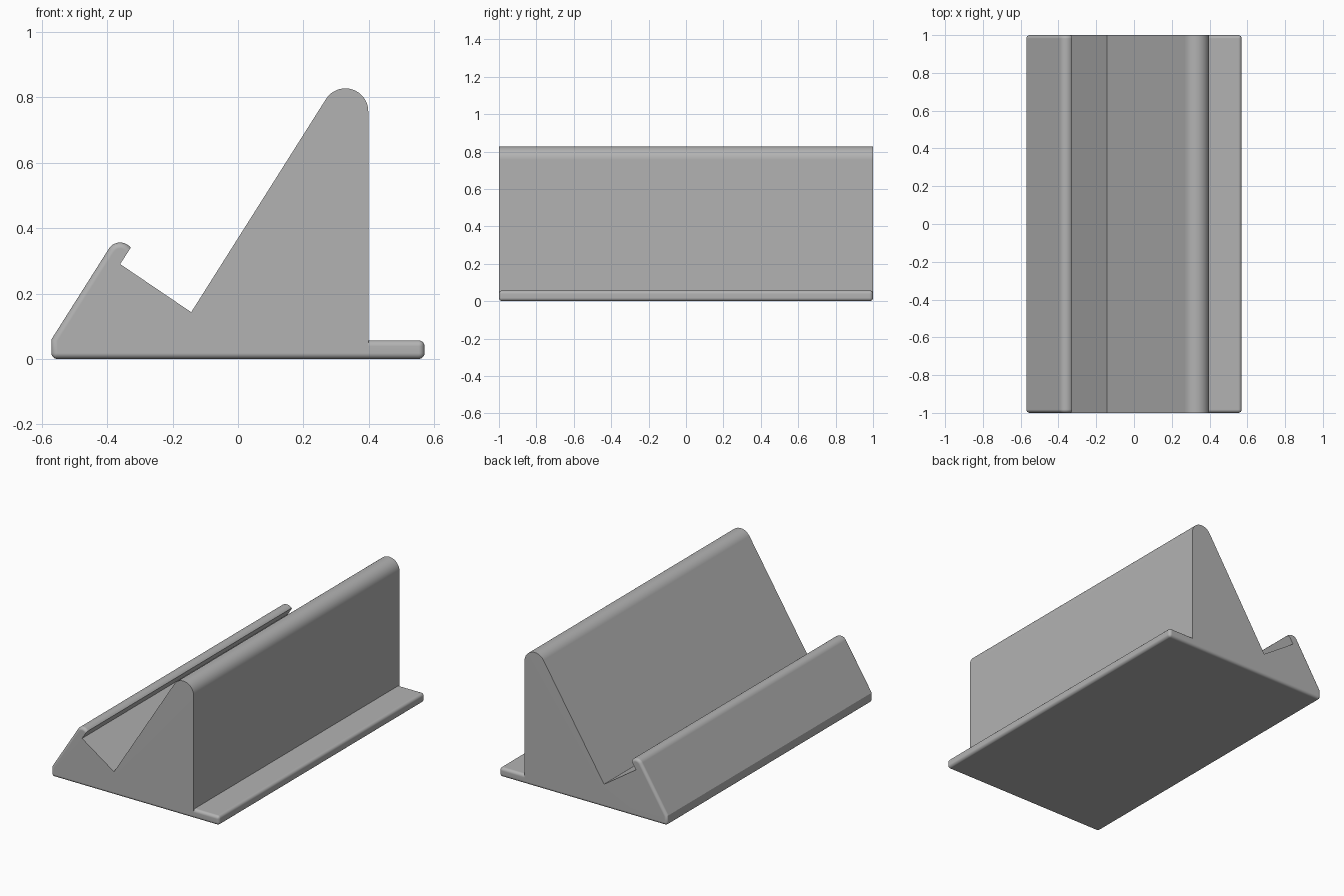
import bpy, bmesh, math

old = bpy.data.objects.get("Cube")
if old:
    bpy.data.objects.remove(old, do_unlink=True)

HALF = 1.0      # half length along y
FILLET = 0.018  # small edge rounding
WALL = 0.398    # x of the upright back wall
FOOT = 0.57     # half width of the base

grey = bpy.data.materials.new("plain_grey")
grey.use_nodes = True
colour = (0.45, 0.45, 0.45, 1)
grey.diffuse_color = colour
grey.node_tree.nodes["Principled BSDF"].inputs["Base Color"].default_value = colour


def arc(cx, cz, r, start, end, steps):
    """Points on a circle from start to end, in degrees."""
    angles = [math.radians(start + (end - start) * i / steps) for i in range(steps + 1)]
    return [(cx + r * math.cos(a), cz + r * math.sin(a)) for a in angles]


def extrude_part(name, profile, rounded_ends, rounded_long):
    """Extrude an x-z profile along y, rounding chosen end and long edges."""
    bm = bmesh.new()
    front = [bm.verts.new((x, -HALF, z)) for x, z in profile]
    back = [bm.verts.new((x, HALF, z)) for x, z in profile]
    n = len(profile)
    bm.faces.new(front)
    bm.faces.new(back)
    for i in range(n):
        j = (i + 1) % n
        bm.faces.new((front[i], front[j], back[j], back[i]))
    edges = [bm.edges.get((front[i], back[i])) for i in rounded_long]
    for ring in (front, back):
        edges += [bm.edges.get((ring[i], ring[(i + 1) % n])) for i in rounded_ends]
    bmesh.ops.recalc_face_normals(bm, faces=bm.faces[:])
    bmesh.ops.bevel(bm, geom=edges, offset=FILLET, offset_type='OFFSET',
                    segments=5, profile=0.5, affect='EDGES', clamp_overlap=False)
    bmesh.ops.recalc_face_normals(bm, faces=bm.faces[:])
    mesh = bpy.data.meshes.new(name)
    bm.to_mesh(mesh)
    bm.free()
    mesh.materials.append(grey)
    obj = bpy.data.objects.new(name, mesh)
    bpy.context.collection.objects.link(obj)
    bpy.ops.object.select_all(action='DESELECT')
    obj.select_set(True)
    bpy.context.view_layer.objects.active = obj
    bpy.ops.object.shade_smooth_by_angle(angle=math.radians(25))
    weighted = obj.modifiers.new("flat_face_shading", 'WEIGHTED_NORMAL')
    weighted.keep_sharp = True
    return obj


# Stand body: sloped front, rounded lip, angled groove, tall back rest
lip = arc(-0.36, 0.315, 0.041, 148, 38, 9)
crest = arc(0.328, 0.757, 0.07, 148, 0, 16)
body = [(WALL, 0), (-FOOT, 0), (-FOOT, 0.06)] + lip
rounded = range(len(body) - 1)
body += [(-0.36, 0.29), (-0.143, 0.143)] + crest
extrude_part("stand_body", body, rounded, [1])

# Rear ledge: low flat foot behind the back wall
ledge = [(WALL, 0), (FOOT, 0), (FOOT, 0.057), (WALL, 0.057)]
extrude_part("rear_ledge", ledge, [0, 1, 2], [1, 2])
